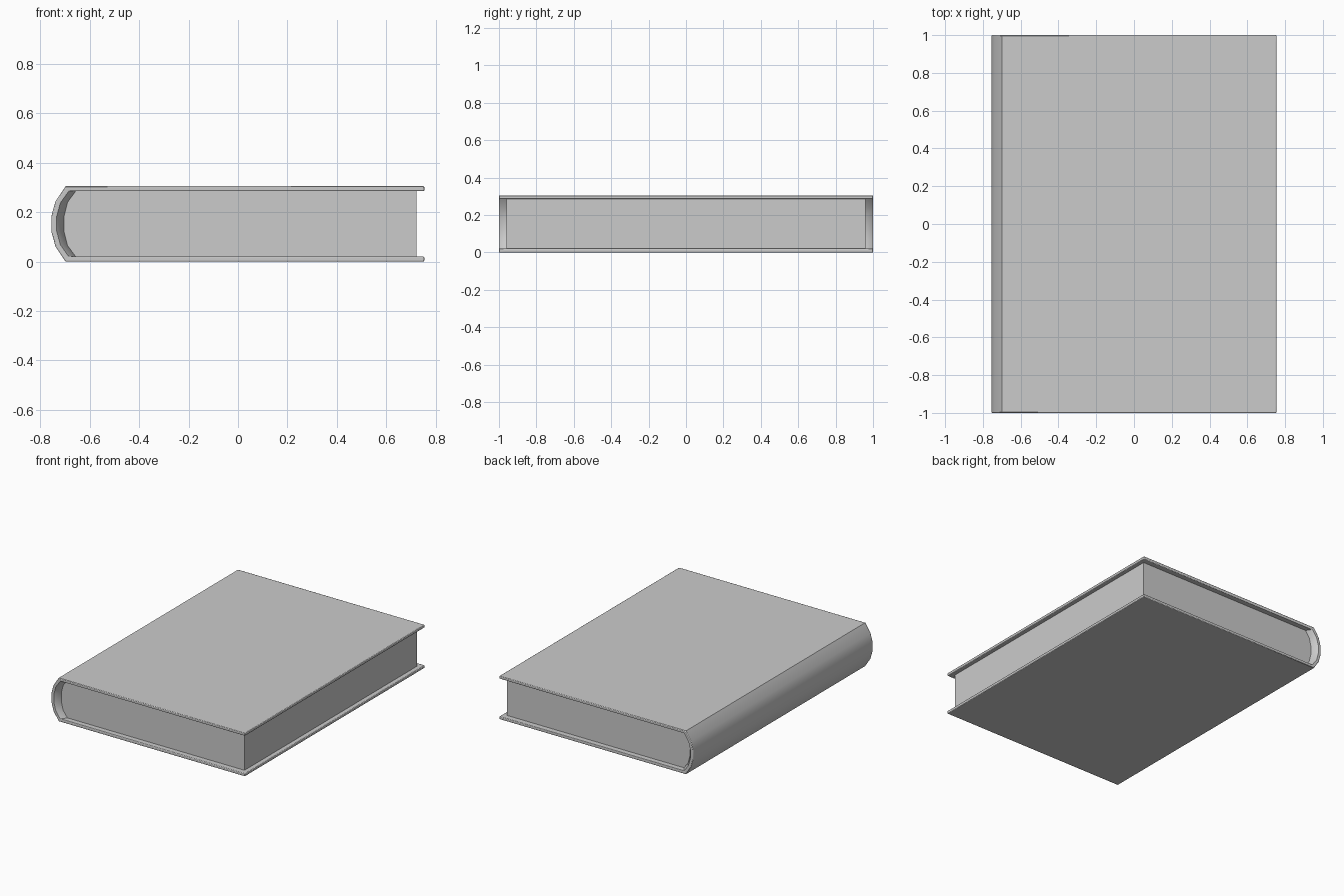
import bpy, bmesh
from math import radians

if "Cube" in bpy.data.objects:
    bpy.data.objects.remove(bpy.data.objects["Cube"])

MID = 0.1525  # middle height of the book


def mirrored(half):
    """Complete an upper-half (x, z) profile with its mirror image below MID."""
    return half + [(x, 2 * MID - z) for x, z in reversed(half)]


def finish(bm, name):
    bmesh.ops.recalc_face_normals(bm, faces=bm.faces)
    mesh = bpy.data.meshes.new(name)
    bm.to_mesh(mesh)
    bm.free()
    obj = bpy.data.objects.new(name, mesh)
    bpy.context.collection.objects.link(obj)
    bpy.ops.object.select_all(action='DESELECT')
    obj.select_set(True)
    bpy.context.view_layer.objects.active = obj
    bpy.ops.object.shade_smooth_by_angle(angle=radians(40))
    return obj


def loft(bm, sections):
    """Skin closed (x, z) profiles placed at successive y; returns vertex rings."""
    rings = [[bm.verts.new((x, y, z)) for x, z in pts] for y, pts in sections]
    n = len(rings[0])
    for a, b in zip(rings, rings[1:]):
        for i in range(n):
            j = (i + 1) % n
            bm.faces.new((a[i], a[j], b[j], b[i]))
    return rings


outer = mirrored([(0.754, 0.305), (-0.698, 0.305), (-0.739, 0.243), (-0.755, 0.185)])
rim = mirrored([(0.754, 0.285), (-0.685, 0.285), (-0.719, 0.237), (-0.734, 0.182)])
deep = mirrored([(0.754, 0.285), (-0.657, 0.285), (-0.690, 0.240), (-0.704, 0.184)])

# Cover: C-shaped shell whose spine thickens inward to meet the pages
bm = bmesh.new()
thin, thick = outer + rim[::-1], outer + deep[::-1]
rings = loft(bm, [(-1, thin), (-0.96, thick), (0.96, thick), (1, thin)])
n = len(outer)
for ring in (rings[0], rings[-1]):
    for i in range(n - 1):
        bm.faces.new((ring[i], ring[i + 1], ring[-2 - i], ring[-1 - i]))
cover = finish(bm, "cover")
bevel = cover.modifiers.new("soft_edges", 'BEVEL')
bevel.width = 0.004
bevel.segments = 2
bevel.limit_method = 'ANGLE'
bevel.angle_limit = radians(70)

# Page block: solid with rounded back, set in from the cover edges
bm = bmesh.new()
block = mirrored([(0.723, 0.285)] + deep[1:4])
for ring in (lambda r: (r[0], r[-1]))(loft(bm, [(-0.96, block), (0.96, block)])):
    bm.faces.new(ring)
finish(bm, "page_block")
